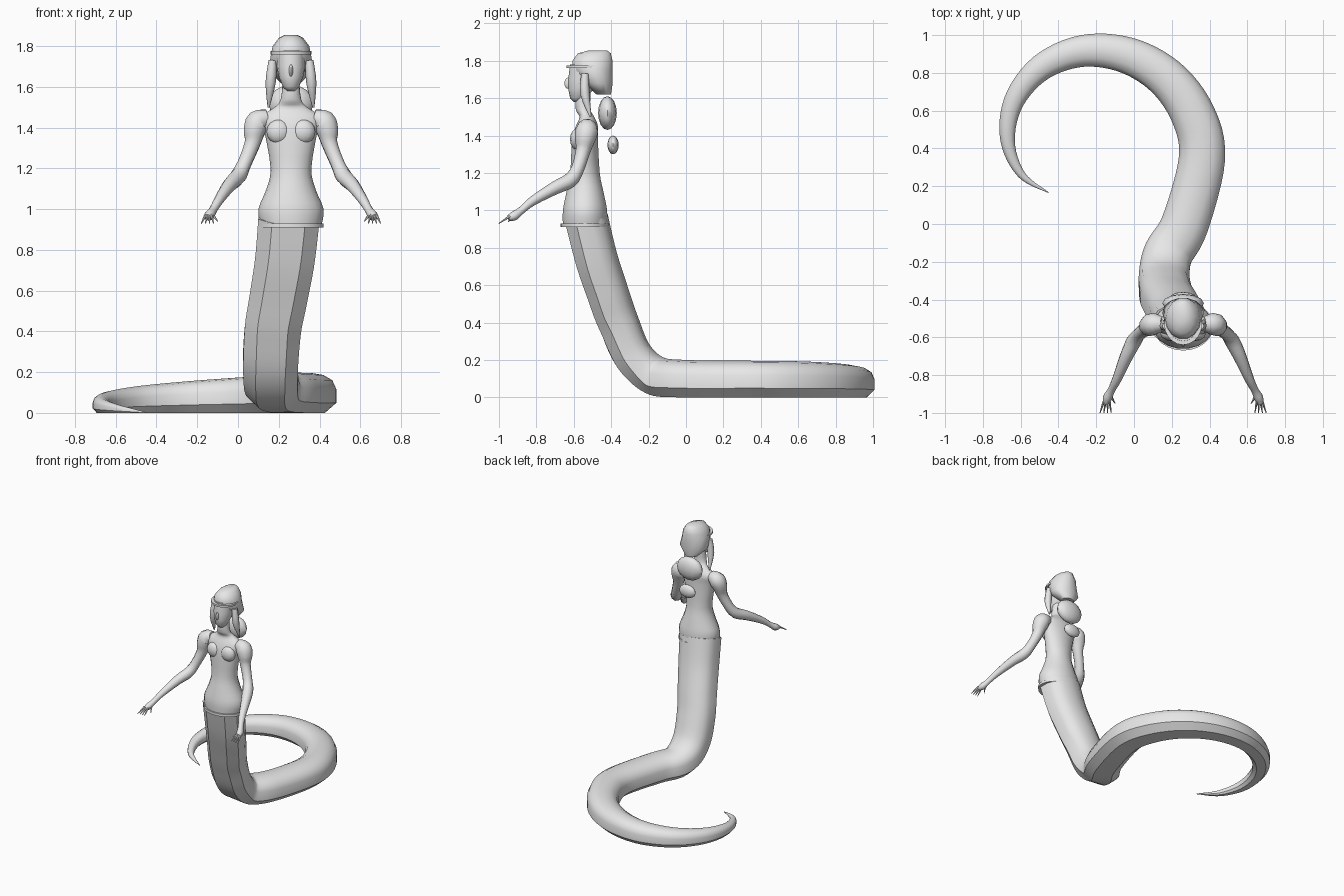
import bpy
import bmesh
from math import sin, cos, pi, radians
from mathutils import Vector

cube = bpy.data.objects.get("Cube")
if cube:
    bpy.data.objects.remove(cube, do_unlink=True)

MID = 0.26  # x of the upper body's symmetry plane
GREY = (0.8, 0.8, 0.8, 1)

stone = bpy.data.materials.new("plain_grey")
stone.use_nodes = True
stone.diffuse_color = GREY
stone.node_tree.nodes["Principled BSDF"].inputs["Base Color"].default_value = GREY


def finish(name, bm, angle):
    """Turn a bmesh into a shaded object."""
    bmesh.ops.recalc_face_normals(bm, faces=bm.faces)
    mesh = bpy.data.meshes.new(name)
    bm.to_mesh(mesh)
    bm.free()
    mesh.materials.append(stone)
    obj = bpy.data.objects.new(name, mesh)
    bpy.context.collection.objects.link(obj)
    bpy.ops.object.select_all(action='DESELECT')
    obj.select_set(True)
    bpy.context.view_layer.objects.active = obj
    bpy.ops.object.shade_smooth_by_angle(angle=radians(angle))


def loft(name, rings, angle=50, mirror=False):
    """Skin a list of point rings and cap both ends."""
    bm = bmesh.new()
    loops = []
    for ring in rings:
        loops.append([bm.verts.new((2 * MID - x if mirror else x, y, z)) for x, y, z in ring])
    for lower, upper in zip(loops, loops[1:]):
        for i in range(len(lower)):
            bm.faces.new((lower[i - 1], lower[i], upper[i], upper[i - 1]))
    bm.faces.new(loops[0])
    bm.faces.new(loops[-1])
    finish(name, bm, angle)


def circle(sides):
    """Points on a circle of unit diameter."""
    turns = [2 * pi * i / sides for i in range(sides)]
    return [(cos(turn) / 2, sin(turn) / 2) for turn in turns]


def oval_loft(name, rows, sides=16, angle=50):
    """Stack ovals given as height, centre y, half width, half depth."""
    loft(name, [[(MID + 2 * rx * u, cy + 2 * ry * v, z) for u, v in circle(sides)]
                for z, cy, rx, ry in rows], angle)


def spline(points, steps):
    """Catmull-Rom through points of any dimension."""
    path = []
    last = len(points) - 1
    for k in range(last):
        before, start, end, after = (points[min(max(k + o, 0), last)] for o in range(-1, 3))
        for s in range(steps):
            t = s / steps
            path.append([q + t / 2 * (r - p + t * (2*p - 5*q + 4*r - e + t * (3 * (q - r) + e - p)))
                         for p, q, r, e in zip(before, start, end, after)])
    return path + [list(points[-1])]


def sweep(name, points, section, up, steps, angle=50, mirror=False):
    """Sweep a section along points of x, y, z, width, height."""
    path = spline(points, steps)
    rings = []
    for k, (x, y, z, width, height) in enumerate(path):
        ahead, behind = path[min(k + 1, len(path) - 1)], path[max(k - 1, 0)]
        tangent = (Vector(ahead[:3]) - Vector(behind[:3])).normalized()
        side = tangent.cross(up(z)).normalized()
        top = side.cross(tangent)
        rings.append([Vector((x, y, z)) + side * u * width + top * v * height for u, v in section])
    loft(name, rings, angle, mirror)


def tube(name, points, sides, mirror):
    """Round sweep along points of x, y, z, diameter."""
    sweep(name, [p + p[-1:] for p in points], circle(sides),
          lambda z: Vector((1, 0, 0)), 3, mirror=mirror)


def blob(name, centre, size):
    bm = bmesh.new()
    bmesh.ops.create_uvsphere(bm, u_segments=12, v_segments=8, radius=1)
    bmesh.ops.scale(bm, vec=size, verts=bm.verts)
    bmesh.ops.translate(bm, vec=centre, verts=bm.verts)
    finish(name, bm, 50)


def tail_up(z):
    """Back direction of the tail: rearward when upright, skyward when lying."""
    upright = min(max((z - 0.1) / 0.35, 0), 1)
    return Vector((0, upright, 1 - upright))


# Serpent tail: an upright trunk that settles into a tapering spiral
trunk = [(0.25, -0.53, 0.95), (0.23, -0.48, 0.75), (0.2, -0.42, 0.57), (0.17, -0.36, 0.4),
         (0.16, -0.28, 0.22), (0.18, -0.16, 0.12), (0.27, 0, 0.1)]
tail = [(*p, 0.3 - 0.008 * i, 0.23 - 0.005 * i) for i, p in enumerate(trunk)]
coils = 9
for k in range(coils + 1):
    f = k / coils
    turn = radians(217 * f)
    radius = 0.57 - 0.27 * max(turn - pi / 2, 0) ** 2 / 5
    width = 0.24 * (1.02 - f ** 1.4)
    height = width * (0.8 + 0.25 * f)
    tail.append((radius * cos(turn) - 0.21, radius * sin(turn) + 0.35, height / 2, width, height))

# Its section has a flat creased belly and a rounded back
half = [(0.27, -0.5), (0.5, -0.25), (0.5, 0.1), (0.42, 0.32), (0.24, 0.45)]
section = half + [(0, 0.5)] + [(-u, v) for u, v in reversed(half)]
sweep("serpent_tail", tail, section, tail_up, 6, angle=38)

# Torso from hips to neck, and the belt at its base
oval_loft("torso", spline([
    (0.92, -0.54, 0.15, 0.12), (1, -0.54, 0.16, 0.12), (1.1, -0.54, 0.12, 0.1),
    (1.2, -0.54, 0.1, 0.08), (1.38, -0.54, 0.13, 0.07), (1.45, -0.53, 0.15, 0.06),
    (1.5, -0.53, 0.08, 0.04), (1.54, -0.55, 0.05, 0.04), (1.64, -0.55, 0.04, 0.04)], 3), 18)
oval_loft("waist_belt", [(z, -0.54, 0.16, 0.13) for z in (0.91, 0.93)], 24)

# Head, headband and hair
oval_loft("face", [(1.58, -0.58, 0.02, 0.02), (1.6, -0.58, 0.04, 0.04), (1.65, -0.56, 0.06, 0.07),
                   (1.7, -0.55, 0.07, 0.08), (1.78, -0.54, 0.07, 0.08)])
blob("nose", (MID, -0.63, 1.68), (0.01, 0.02, 0.03))
oval_loft("headband", [(z, -0.53, 0.1, 0.11) for z in (1.76, 1.775)], 20)
oval_loft("hair_cap", [
    (1.62, -0.44, 0.05, 0.04), (1.68, -0.47, 0.11, 0.08), (1.75, -0.5, 0.1, 0.11),
    (1.8, -0.5, 0.09, 0.11), (1.84, -0.49, 0.06, 0.09), (1.855, -0.47, 0.03, 0.05)], 14)
blob("hair_bun_upper", (MID, -0.42, 1.52), (0.11, 0.05, 0.09))
blob("hair_bun_lower", (MID, -0.39, 1.35), (0.07, 0.03, 0.05))

# Paired parts, modelled on the left and mirrored to the right
for label, mirror in (("left", False), ("right", True)):
    sign = -1 if mirror else 1
    tube(label + "_hair_lock", [(0.35, -0.54, 1.73, 0.04), (0.36, -0.54, 1.62, 0.05),
                                (0.37, -0.51, 1.5, 0.01)], 8, mirror)
    blob(label + "_breast", (MID + sign * 0.06, -0.58, 1.38), (0.06, 0.04, 0.06))

    # Arm from shoulder through elbow and wrist to palm
    tube(label + "_arm", [
        (0.37, -0.53, 1.45, 0.08), (0.42, -0.53, 1.43, 0.12), (0.44, -0.54, 1.38, 0.11),
        (0.45, -0.55, 1.32, 0.08), (0.49, -0.58, 1.22, 0.07), (0.52, -0.62, 1.16, 0.08),
        (0.56, -0.7, 1.12, 0.07), (0.61, -0.82, 1.05, 0.05), (0.64, -0.88, 1, 0.04),
        (0.66, -0.92, 0.97, 0.05), (0.67, -0.95, 0.96, 0.03)], 10, mirror)

    # Four fingers and a thumb
    for i in range(4):
        tube(f"{label}_finger_{i + 1}", [(0.65 + 0.01 * i, -0.94, 0.97, 0.015),
                                         (0.64 + 0.02 * i, -1, 0.93, 0.005)], 6, mirror)
    tube(label + "_thumb", [(0.65, -0.9, 0.98, 0.02), (0.62, -0.95, 0.94, 0.005)], 6, mirror)
